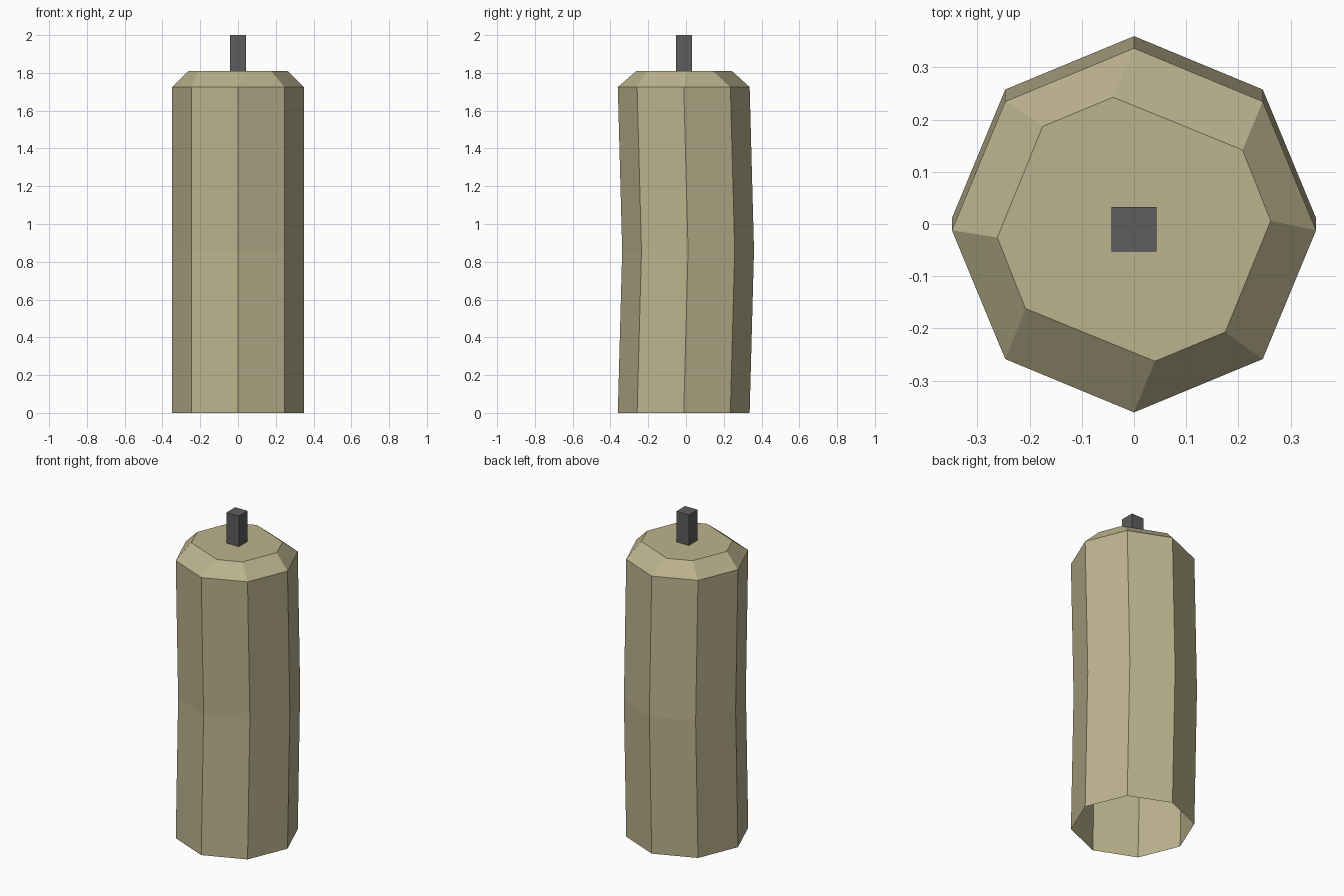
import bpy, bmesh
from math import sin, cos, pi

if "Cube" in bpy.data.objects:
    bpy.data.objects.remove(bpy.data.objects["Cube"])


def material(name, rgb):
    m = bpy.data.materials.new(name)
    m.diffuse_color = (*rgb, 1)
    m.use_nodes = True
    m.node_tree.nodes["Principled BSDF"].inputs["Base Color"].default_value = m.diffuse_color
    return m


def loft(name, rings, mat):
    """Bridge a stack of equal rings, capping the top and leaving the base open."""
    bm = bmesh.new()
    loops = [[bm.verts.new(p) for p in ring] for ring in rings]
    for a, b in zip(loops, loops[1:]):
        n = len(a)
        for i in range(n):
            j = (i + 1) % n
            bm.faces.new((a[i], a[j], b[j], b[i]))
    bm.faces.new(loops[-1])
    me = bpy.data.meshes.new(name)
    bm.to_mesh(me)
    bm.free()
    me.materials.append(mat)
    ob = bpy.data.objects.new(name, me)
    bpy.context.collection.objects.link(ob)
    return ob


def octagon(y, z, r=0.349):
    return [(r * cos(i * pi / 4), y + r * sin(i * pi / 4), z) for i in range(8)]


def square(y, z, h):
    return [(h * sx, y + h * sy, z) for sx, sy in ((-1, -1), (1, -1), (1, 1), (-1, 1))]


wax = material("wax", (0.50, 0.45, 0.27))
char = material("wick_grey", (0.11, 0.11, 0.11))

# Slightly bowed eight-sided candle with an uneven bevelled top, open below
half = [(0.262, 0.016), (0.208, 0.152), (-0.04, 0.253), (-0.175, 0.197)]
rim = [(s * x, s * y - 0.01, 1.81) for s in (1, -1) for x, y in half]
loft("candle_body",
     [octagon(-0.012, 0), octagon(0.011, 0.86), octagon(-0.012, 1.725), rim], wax)

# Square wick
loft("wick", [square(-0.01, 1.81, 0.043), square(-0.01, 2.0, 0.043)], char)
